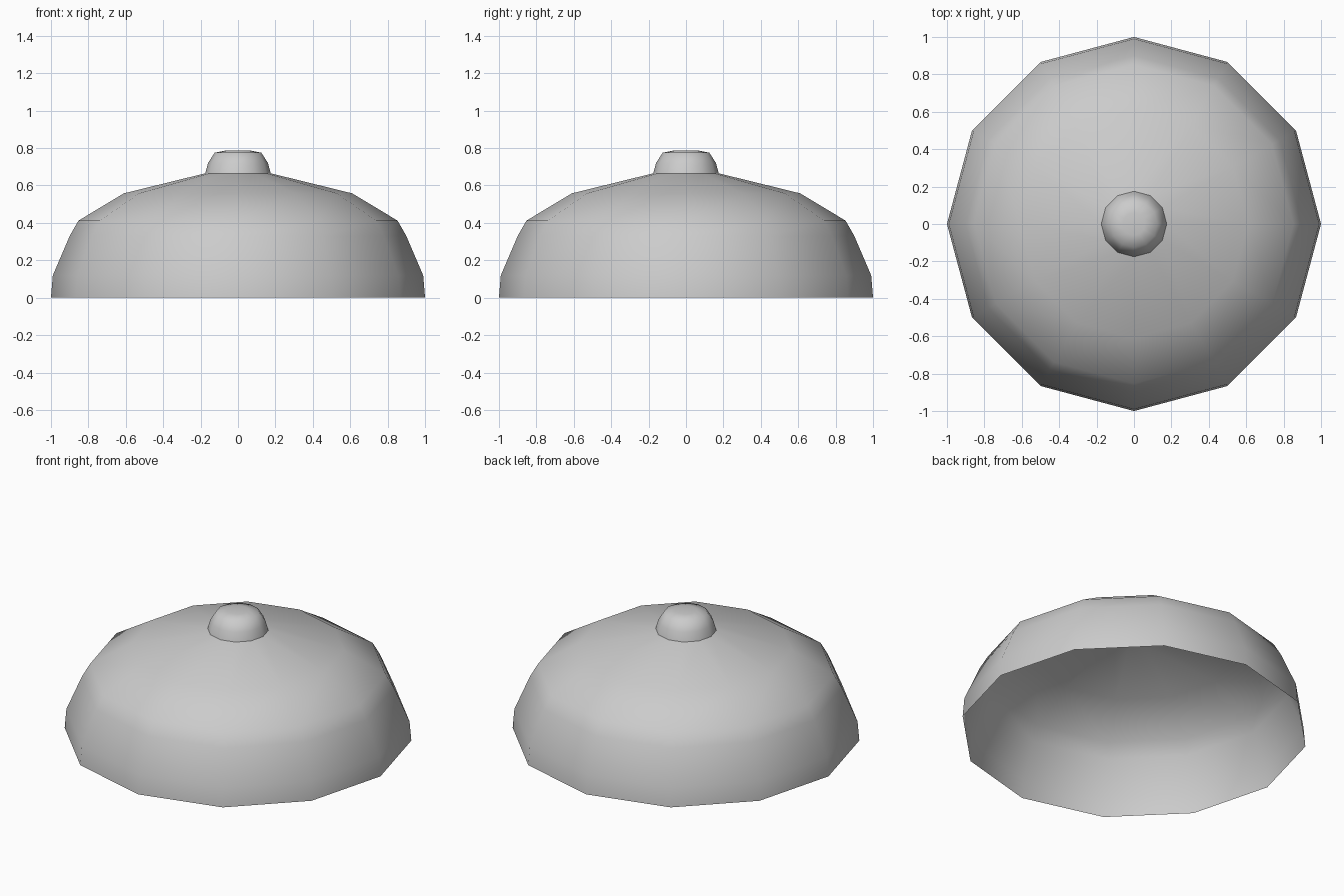
import bpy, bmesh, math

if "Cube" in bpy.data.objects:
    bpy.data.objects.remove(bpy.data.objects["Cube"])

SIDES = 12


def lathe(name, profile):
    """Revolve (radius, height) points around z as a thin smooth shell."""
    bm = bmesh.new()
    rings = []
    for r, z in profile:
        if r == 0:
            rings.append([bm.verts.new((0, 0, z))] * SIDES)
        else:
            rings.append([bm.verts.new((r * math.cos(2 * math.pi * i / SIDES),
                                        r * math.sin(2 * math.pi * i / SIDES), z))
                          for i in range(SIDES)])
    for low, high in zip(rings, rings[1:]):
        for i in range(SIDES):
            j = (i + 1) % SIDES
            corners = [low[i], low[j], high[j], high[i]]
            bm.faces.new(list(dict.fromkeys(corners)))
    for f in bm.faces:
        f.smooth = True
    mesh = bpy.data.meshes.new(name)
    bm.to_mesh(mesh)
    bm.free()
    obj = bpy.data.objects.new(name, mesh)
    bpy.context.collection.objects.link(obj)
    return obj


# Open dome shell, hollow underneath
lathe("dome", [(1.0, 0.0), (0.99, 0.12), (0.9, 0.33), (0.853, 0.412),
               (0.61, 0.558), (0.175, 0.665)])

# Rounded knob on top
lathe("knob", [(0.175, 0.665), (0.16, 0.72), (0.125, 0.775),
               (0.06, 0.788), (0, 0.788)])
